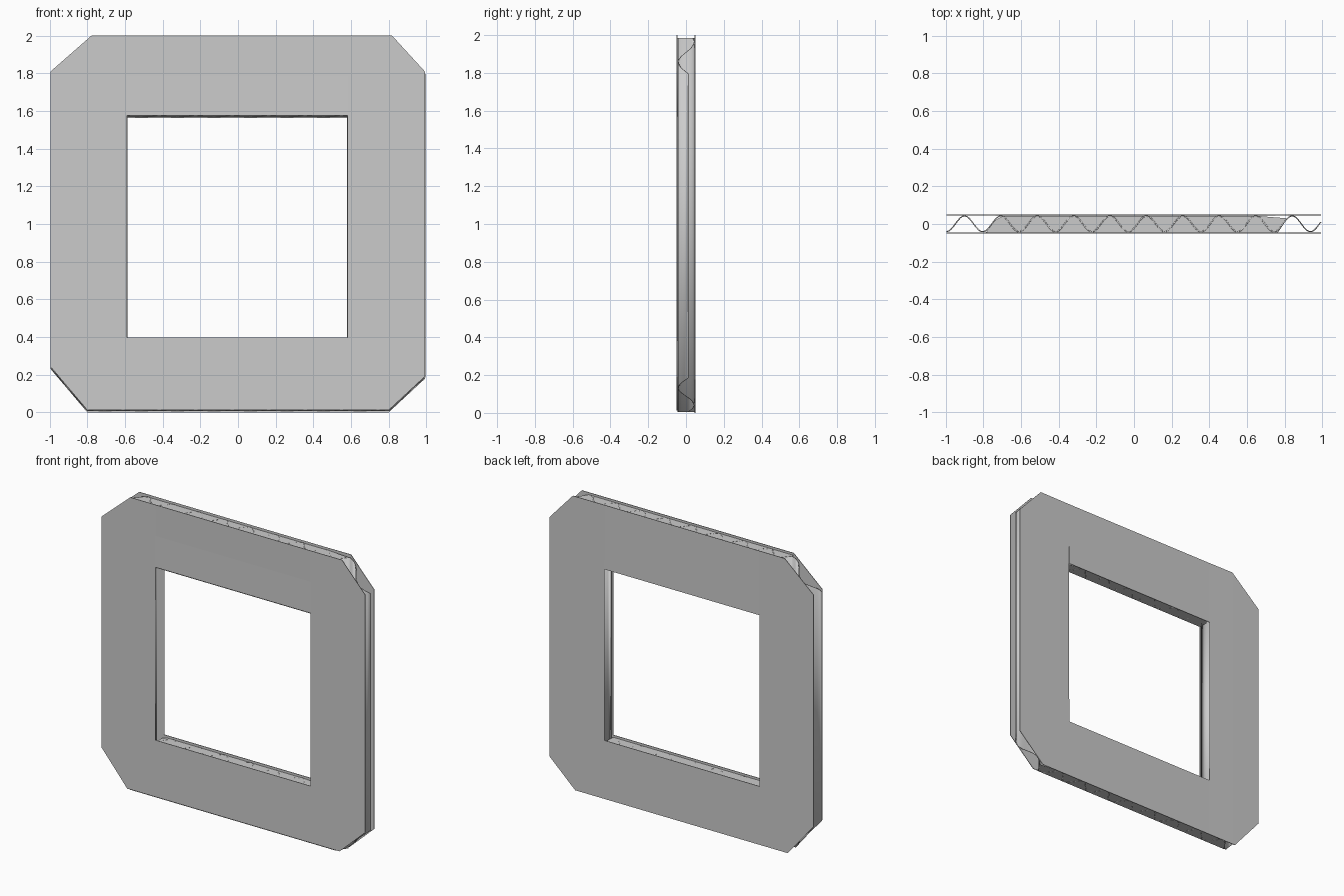
import bpy, bmesh, math

if "Cube" in bpy.data.objects:
    bpy.data.objects.remove(bpy.data.objects["Cube"])

# Outline corners (x, z) and window opening
OUTER = [(-.995, .23), (-.80, 0), (.80, 0), (.992, .178),
         (.992, 1.81), (.818, 2), (-.778, 2), (-.995, 1.81)]
HX0, HX1, HZ0, HZ1 = -.588, .581, .398, 1.563
PERIOD, PEAK, AMP = .1933, -.90, .042


def make_object(name, bm, thickness=0):
    bmesh.ops.remove_doubles(bm, verts=bm.verts, dist=1e-5)
    bmesh.ops.recalc_face_normals(bm, faces=bm.faces)
    me = bpy.data.meshes.new(name)
    bm.to_mesh(me)
    bm.free()
    ob = bpy.data.objects.new(name, me)
    bpy.context.collection.objects.link(ob)
    if thickness:
        mod = ob.modifiers.new("thickness", 'SOLIDIFY')
        mod.thickness = thickness
        mod.offset = 0
    return ob


def lerp(x, a, b):
    t = (x - a[0]) / (b[0] - a[0])
    return a[1] + t * (b[1] - a[1])


def z_low(x):
    if x < OUTER[1][0]:
        return lerp(x, OUTER[0], OUTER[1])
    if x > OUTER[2][0]:
        return lerp(x, OUTER[2], OUTER[3])
    return 0


def z_high(x):
    if x < OUTER[6][0]:
        return lerp(x, OUTER[7], OUTER[6])
    if x > OUTER[5][0]:
        return lerp(x, OUTER[4], OUTER[5])
    return 2


def wave(x):
    return .001 + AMP * math.cos(2 * math.pi * (x - PEAK) / PERIOD)


def add_sheet(bm, xs, y_of, lift=0, drop=0):
    """Vertical sheet with the window left open."""
    for a, b in zip(xs, xs[1:]):
        m = (a + b) / 2
        low = lambda x: z_low(x) + lift
        high = lambda x: z_high(x) - drop
        spans = [(low, high)]
        if HX0 < m < HX1:
            spans = [(low, lambda x: HZ0 - drop), (lambda x: HZ1 + lift, high)]
        elif m < HX0 or m > HX1:
            spans = [(low, high)]
        for lo, hi in spans:
            bm.faces.new([bm.verts.new((x, y_of(x), z)) for x, z in
                          ((a, lo(a)), (b, lo(b)), (b, hi(b)), (a, hi(a)))])


breaks = sorted({p[0] for p in OUTER} | {HX0, HX1})

# Flat front and back liners
for name, y, lift in (("front_liner", -.048, .012), ("back_liner", .048, 0)):
    bm = bmesh.new()
    add_sheet(bm, breaks, lambda x: y, lift)
    make_object(name, bm, .004)

# Corrugated core with vertical flutes
bm = bmesh.new()
n = 164
xs = sorted({-.995 + 1.987 * i / n for i in range(1, n)} | set(breaks))
add_sheet(bm, xs, wave, .006, .014)
core = make_object("corrugated_core", bm, .006)
core.data.polygons.foreach_set("use_smooth", [True] * len(core.data.polygons))
bpy.context.view_layer.objects.active = core
core.select_set(True)
bpy.ops.object.shade_smooth_by_angle(angle=math.radians(40))

# Filled cut edges of the core along the horizontal sides
for name, z, x0, x1, slope in (
        ("top_edge_fill", 1.986, -.785, .765, .07),
        ("bottom_edge_fill", .006, -.785, .765, .07),
        ("window_sill_fill", HZ0 - .014, HX0, HX1, 0),
        ("window_head_fill", HZ1 + .006, HX0, HX1, 0)):
    bm = bmesh.new()
    bm.faces.new([bm.verts.new((x, y, z)) for x, y in
                  ((x0, -.044), (x1, -.044), (x1 + slope * .7, .03),
                   (x1 - .1, .042), (x0 + slope + .02, .042), (x0 + slope * .6, .02))])
    make_object(name, bm)
